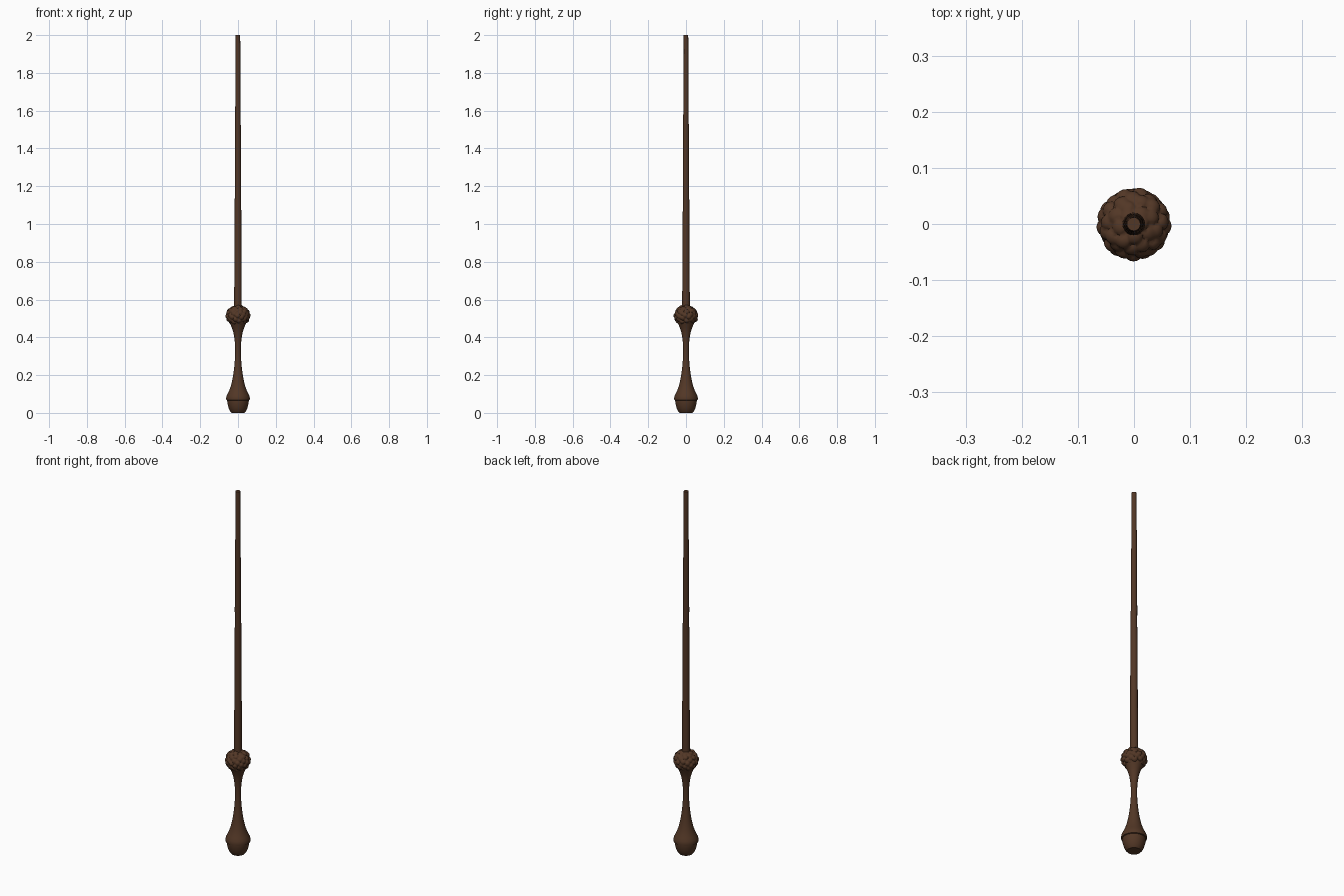
import bpy, bmesh, math, random
from mathutils import Vector

if "Cube" in bpy.data.objects:
    bpy.data.objects.remove(bpy.data.objects["Cube"])

random.seed(4)
wood = bpy.data.materials.new("dark_brown_wood")
wood.diffuse_color = (0.085, 0.038, 0.019, 1)
wood.use_nodes = True
wood.node_tree.nodes["Principled BSDF"].inputs["Base Color"].default_value = wood.diffuse_color


def finish(name, bm, angle=40):
    bmesh.ops.recalc_face_normals(bm, faces=bm.faces)
    me = bpy.data.meshes.new(name)
    bm.to_mesh(me)
    bm.free()
    me.materials.append(wood)
    ob = bpy.data.objects.new(name, me)
    bpy.context.collection.objects.link(ob)
    bpy.ops.object.select_all(action='DESELECT')
    bpy.context.view_layer.objects.active = ob
    ob.select_set(True)
    bpy.ops.object.shade_smooth_by_angle(angle=math.radians(angle))
    return ob


def lathe(name, profile, sides, wobble=0.0):
    bm = bmesh.new()
    rings = []
    for r, z in profile:
        ox, oy = (random.uniform(-wobble, wobble) for _ in range(2))
        rings.append([bm.verts.new((ox + r * math.cos(2 * math.pi * i / sides),
                                    oy + r * math.sin(2 * math.pi * i / sides), z))
                      for i in range(sides)])
    for a, b in zip(rings, rings[1:]):
        for i in range(sides):
            j = (i + 1) % sides
            bm.faces.new((a[i], a[j], b[j], b[i]))
    bm.faces.new(rings[0][::-1])
    bm.faces.new(rings[-1])
    return finish(name, bm)


# handle: rounded pommel with a ridge, slim waist, flared cup
lathe("handle", [
    (0.034, 0), (0.041, 0.008), (0.049, 0.024), (0.054, 0.042), (0.057, 0.06),
    (0.057, 0.066), (0.062, 0.068), (0.063, 0.078), (0.060, 0.09), (0.053, 0.105),
    (0.045, 0.122), (0.037, 0.145), (0.030, 0.175), (0.024, 0.21), (0.019, 0.25),
    (0.016, 0.29), (0.015, 0.33), (0.016, 0.365), (0.019, 0.395), (0.024, 0.425),
    (0.032, 0.45), (0.041, 0.47), (0.050, 0.49), (0.052, 0.505)], 40)

# shaft: tapered, slightly uneven stick
lathe("shaft", [(0.0205 - 0.0085 * i / 16, 0.53 + 1.47 * i / 16) for i in range(17)],
      20, 0.0006)

# knob: squashed ball covered in evenly spread rounded bumps
N = 72
seeds = []
for i in range(N):
    h = 1 - 2 * (i + 0.5) / N
    a = i * math.pi * (3 - math.sqrt(5))
    s = math.sqrt(1 - h * h)
    v = Vector((s * math.cos(a), s * math.sin(a), h))
    v += Vector([random.uniform(-0.06, 0.06) for _ in range(3)])
    seeds.append((v.normalized(), random.uniform(0.006, 0.010)))
bm = bmesh.new()
bmesh.ops.create_icosphere(bm, subdivisions=5, radius=1)
for v in bm.verts:
    d = v.co.normalized()
    bump = max(amp * math.sqrt(max(0, 1 - (d.angle(s) / 0.24) ** 2)) for s, amp in seeds)
    r = 0.0575 + bump
    v.co = Vector((d.x * r, d.y * r, 0.515 + d.z * r * 0.88))
finish("bumpy_knob", bm, 60)
